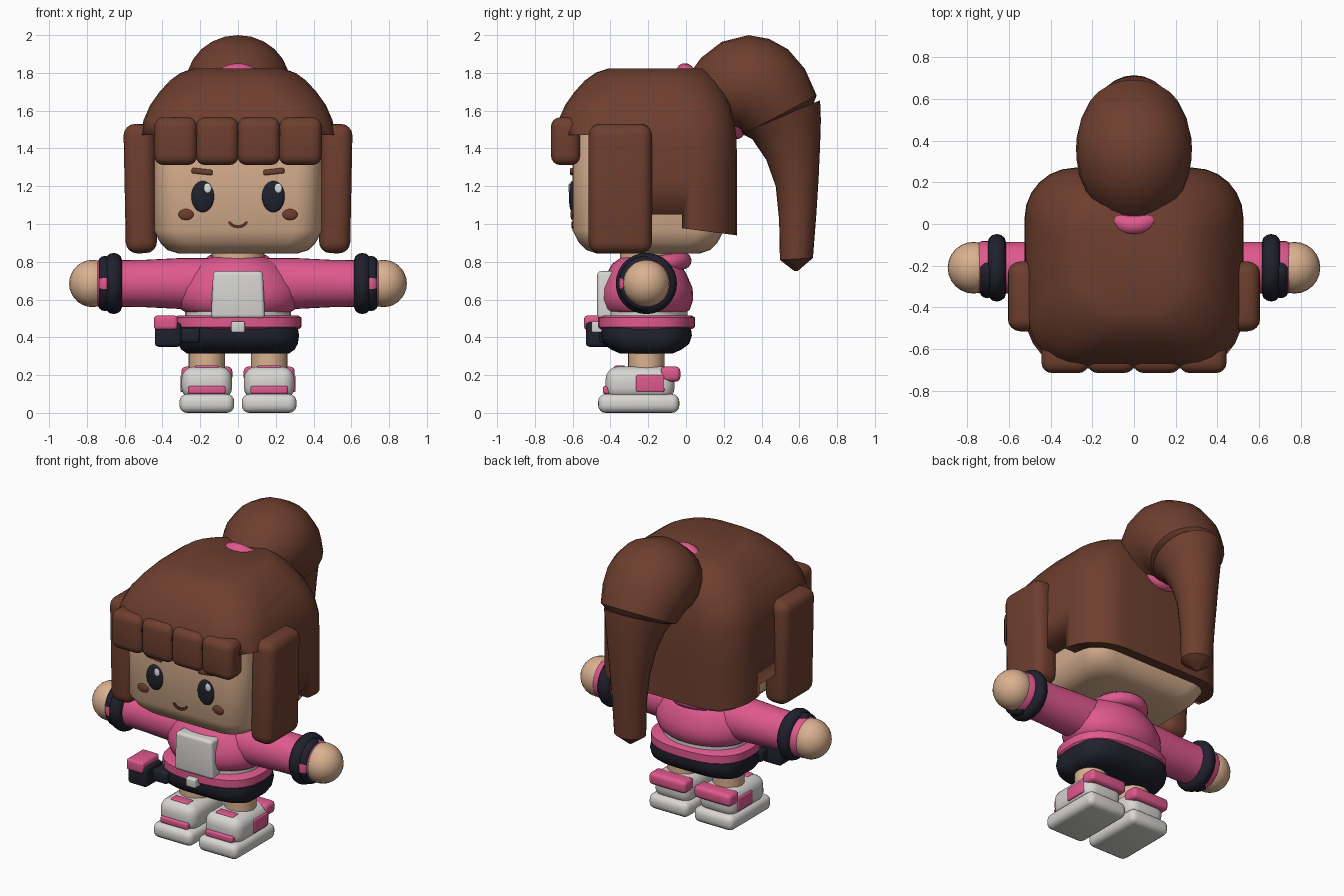
import bpy, bmesh, math
from mathutils import Matrix, Vector

if "Cube" in bpy.data.objects:
    bpy.data.objects.remove(bpy.data.objects["Cube"])

CY = -0.21  # depth of the body axis


def material(name, col):
    m = bpy.data.materials.new(name)
    m.diffuse_color = (*col, 1)
    m.use_nodes = True
    m.node_tree.nodes["Principled BSDF"].inputs["Base Color"].default_value = m.diffuse_color
    return m


HAIR = material("brown", (0.155, 0.049, 0.028))
PINK = material("pink", (0.74, 0.1, 0.27))
SKIN = material("skin", (0.70, 0.44, 0.28))
DARK = material("navy black", (0.014, 0.015, 0.026))
WHITE = material("off white", (0.68, 0.67, 0.65))
GLINT = material("eye glint", (0.85, 0.87, 0.9))
LIPS = material("dark red brown", (0.12, 0.025, 0.018))


def finish(name, bm, mat, angle=40):
    bmesh.ops.recalc_face_normals(bm, faces=bm.faces)
    me = bpy.data.meshes.new(name)
    bm.to_mesh(me)
    bm.free()
    ob = bpy.data.objects.new(name, me)
    bpy.context.collection.objects.link(ob)
    me.materials.append(mat)
    bpy.ops.object.select_all(action='DESELECT')
    ob.select_set(True)
    bpy.context.view_layer.objects.active = ob
    bpy.ops.object.shade_smooth_by_angle(angle=math.radians(angle))
    return ob


def box(name, x, y, z, mat, bevel=0.02, tilt=0, taper=1.0):
    """Rounded box from (min, max) spans; tilt about y, taper narrows the top in x."""
    bm = bmesh.new()
    bmesh.ops.create_cube(bm, size=1)
    for v in bm.verts:
        k = taper if v.co.z > 0 else 1
        v.co = Vector((v.co.x * (x[1] - x[0]) * k, v.co.y * (y[1] - y[0]), v.co.z * (z[1] - z[0])))
    if bevel:
        bmesh.ops.bevel(bm, geom=bm.edges[:], offset=bevel, segments=4, profile=0.5, affect='EDGES')
    bm.transform(Matrix.Translation((sum(x) / 2, sum(y) / 2, sum(z) / 2)) @ Matrix.Rotation(tilt, 4, 'Y'))
    return finish(name, bm, mat)


def ball(name, loc, radii, mat):
    bm = bmesh.new()
    bmesh.ops.create_uvsphere(bm, u_segments=24, v_segments=14, radius=1)
    bm.transform(Matrix.Translation(loc) @ Matrix.Diagonal((*radii, 1)))
    return finish(name, bm, mat)


def loft(name, rings, mat, closed=False, angle=40):
    """Skin a list of equal-length rings, capped unless the list loops."""
    bm = bmesh.new()
    vs = [[bm.verts.new(p) for p in r] for r in rings]
    n = len(vs[0])
    for a, b in zip(vs, vs[1:] + (vs[:1] if closed else [])):
        for i in range(n):
            bm.faces.new((a[i], a[(i + 1) % n], b[(i + 1) % n], b[i]))
    if not closed:
        bm.faces.new(vs[0])
        bm.faces.new(vs[-1])
    return finish(name, bm, mat, angle)


def ellipse(cx, cy, z, rx, ry, n=32, lobe=0.0):
    """Oval ring; lobe swells it on the diagonals."""
    pts = []
    for i in range(n):
        a = 2 * math.pi * i / n
        k = 1 + lobe * math.sin(2 * a) ** 2
        pts.append((cx + k * rx * math.cos(a), cy + k * ry * math.sin(a), z))
    return pts


def round_rect(cy, hx, hy, r, z, steps=6):
    pts = []
    for k, (sx, sy) in enumerate(((1, 1), (-1, 1), (-1, -1), (1, -1))):
        for i in range(steps + 1):
            a = (k + i / steps) * math.pi / 2
            pts.append((sx * (hx - r) + r * math.cos(a), cy + sy * (hy - r) + r * math.sin(a), z))
    return pts


def torus(name, loc, axis, major, minor, mat, stretch=1.0):
    """Ring around an axis; stretch lengthens the tube along that axis."""
    q = Vector(axis).to_track_quat('Z', 'Y')
    rings = []
    for i in range(32):
        a = 2 * math.pi * i / 32
        rings.append([q @ Vector(((major + minor * math.cos(b)) * math.cos(a),
                                  (major + minor * math.cos(b)) * math.sin(a),
                                  minor * stretch * math.sin(b))) + Vector(loc)
                      for b in (2 * math.pi * j / 12 for j in range(12))])
    return loft(name, rings, mat, closed=True)


# Head with a softly chamfered jaw
loft("head", [round_rect(-0.2, 0.445 - d, 0.4 - d, 0.14, z) for z, d in
              ((0.845, 0.125), (0.862, 0.072), (0.9, 0.034), (0.965, 0), (1.3, 0), (1.49, 0))], SKIN, angle=50)

# Hair cap: domed block, fuller at the back, cut open over the face and stepped at the sides
rings = [round_rect(CY - 0.005 + 0.2 * d, 0.525 - d, 0.485 - 0.8 * d, min(0.24, 0.45 - d), z) for z, d in
         ((0.96, 0), (1.25, 0), (1.45, 0.003), (1.55, 0.025), (1.63, 0.06), (1.7, 0.11),
          (1.76, 0.165), (1.80, 0.22), (1.822, 0.285))]
rings[0] = [(x, y, 0.975 - 0.13 * y) for x, y, z in rings[0]]
cap = loft("hair_cap", rings, HAIR)
cutters = [box("face_cutter", (-1, 1), (-1, -0.4), (0.5, 1.47), HAIR, 0),
           box("side_cutter", (-1, 1), (-1.01, -0.02), (0.49, 1.05), HAIR, 0)]
for c in cutters:
    c.hide_render = True
    mod = cap.modifiers.new("cut", 'BOOLEAN')
    mod.operation, mod.solver, mod.object = 'DIFFERENCE', 'EXACT', c
    bpy.context.view_layer.objects.active = cap
    bpy.ops.object.modifier_apply(modifier=mod.name)
for c in cutters:
    bpy.data.objects.remove(c)

# Fringe, locks slightly overlapping
for i in range(4):
    x = -0.44 + 0.22 * i
    box("fringe_lock", (x - 0.004, x + 0.224), (-0.715, -0.56), (1.312, 1.565), HAIR, 0.05)


def strand(name, sections):
    """Oval sections, each spanning an inner and an outer point in the side plane."""
    rings = []
    for iy, iz, oy, oz, w in sections:
        a, b = Vector((0, iy, iz)), Vector((0, oy, oz))
        c, h = (a + b) / 2, (b - a) / 2
        rings.append([c + h * math.cos(t) + Vector((w * math.sin(t), 0, 0))
                      for t in (2 * math.pi * i / 24 for i in range(24))])
    loft(name, rings, HAIR)


# Ponytail
strand("ponytail_crown", [(0.24, 1.49, 0.015, 1.79, 0.19), (0.26, 1.49, 0.08, 1.88, 0.235),
                          (0.27, 1.49, 0.19, 1.965, 0.262), (0.28, 1.49, 0.33, 2.0, 0.275),
                          (0.285, 1.49, 0.44, 1.98, 0.278), (0.29, 1.485, 0.54, 1.925, 0.275),
                          (0.295, 1.48, 0.63, 1.82, 0.262), (0.305, 1.475, 0.692, 1.68, 0.24),
                          (0.32, 1.49, 0.675, 1.638, 0.21)])
strand("ponytail_tail", [(0.29, 1.48, 0.71, 1.655, 0.205), (0.35, 1.45, 0.714, 1.55, 0.18),
                         (0.425, 1.34, 0.71, 1.42, 0.15), (0.475, 1.2, 0.702, 1.24, 0.125),
                         (0.493, 1.02, 0.69, 1.05, 0.108), (0.497, 0.81, 0.672, 0.82, 0.1),
                         (0.575, 0.75, 0.59, 0.75, 0.01)])
tie = torus("hair_tie", (0, 0.13, 1.65), (0, 0.75, 0.66), 0.205, 0.048, PINK)
for v in tie.data.vertices:
    v.co.x *= 0.72

# Face
for s in (-1, 1):
    ball("eye", (s * 0.187, -0.602, 1.145), (0.06, 0.018, 0.083), DARK)
    ball("eye_glint", (s * 0.187 + 0.026, -0.617, 1.19), (0.02, 0.006, 0.026), GLINT)
    ball("cheek", (s * 0.275, -0.6, 1.05), (0.04, 0.012, 0.029), HAIR)
    box("eyebrow", (s * 0.19 - 0.056, s * 0.19 + 0.056), (-0.615, -0.59), (1.263, 1.292), HAIR, 0.009, tilt=-s * 0.11)
smile = []
for i in range(9):
    a = math.pi * (1.06 + 0.88 * i / 8)
    t = 0.012 * math.sin(math.pi * (i + 1) / 10)
    smile.append([(r * math.cos(a), y, 1.02 + r * 0.8 * math.sin(a))
                  for r, y in ((0.044 - t, -0.607), (0.054, -0.607), (0.054, -0.595), (0.044 - t, -0.595))])
loft("mouth", smile, LIPS)

# Neck, jacket and hood
loft("neck", [ellipse(0, CY, z, 0.14, 0.14) for z in (0.74, 0.88)], SKIN)
loft("jacket", [ellipse(0, CY, z, rx, ry) for z, rx, ry in
                ((0.525, 0.265, 0.205), (0.55, 0.305, 0.232), (0.6, 0.326, 0.248), (0.66, 0.322, 0.245),
                 (0.73, 0.285, 0.215), (0.79, 0.22, 0.18), (0.825, 0.14, 0.13))], PINK)
loft("shirt_hem", [ellipse(0, CY, z, 0.28, 0.218) for z in (0.48, 0.54)], WHITE)
torus("hood", (0, -0.155, 0.785), (0, -0.15, 1), 0.14, 0.046, PINK)
box("shirt_panel", (-0.143, 0.143), (-0.47, -0.35), (0.5, 0.75), WHITE, 0.02, taper=0.92)

# Belt, puffed shorts, buckle and hip pouch
loft("belt", [ellipse(0, CY, z, rx, ry, lobe=0.08) for z, rx, ry in
              ((0.445, 0.325, 0.245), (0.455, 0.335, 0.257), (0.505, 0.335, 0.257), (0.515, 0.32, 0.24))], PINK)
loft("shorts", [ellipse(0, CY, z, rx, ry, 48, 0.16) for z, rx, ry in
                ((0.315, 0.27, 0.14), (0.335, 0.298, 0.185), (0.365, 0.315, 0.225), (0.41, 0.322, 0.24),
                 (0.45, 0.315, 0.235), (0.47, 0.29, 0.21))], DARK)
box("buckle", (-0.036, 0.036), (-0.5, -0.44), (0.425, 0.485), WHITE, 0.01)
box("pouch", (-0.44, -0.3), (-0.53, -0.36), (0.35, 0.48), DARK, 0.02)
box("pouch_loop", (-0.34, -0.2), (-0.46, -0.3), (0.37, 0.45), DARK, 0.02)
box("pouch_lid", (-0.445, -0.32), (-0.54, -0.36), (0.44, 0.515), PINK, 0.018)


def along_x(r, x):
    return [(x, CY + p, 0.685 + q) for p, q, _ in ellipse(0, 0, 0, r, r)]


# Limbs, shoes and side locks, on both sides
for s in (-1, 1):
    box("side_lock", tuple(sorted((s * 0.435, s * 0.6))), (-0.515, -0.18), (0.845, 1.53), HAIR, 0.06, tilt=s * 0.02)
    loft("sleeve", [along_x(r, s * x) for x, r in
                    ((0.12, 0.135), (0.3, 0.135), (0.5, 0.125), (0.6, 0.124), (0.73, 0.128), (0.745, 0.12))], PINK)
    torus("cuff", (s * 0.658, CY, 0.685), (s, 0, 0), 0.122, 0.04, DARK, 1.1)
    trim = torus("cuff_trim", (s * 0.705, CY, 0.685), (s, 0, 0), 0.118, 0.028, DARK, 1.2)
    trim.data.materials.append(PINK)
    for v in trim.data.vertices:  # dark trim only wraps the front half
        if v.co.y > CY + 0.02:
            v.co.y, v.co.z = CY + (v.co.y - CY) * 0.88, 0.685 + (v.co.z - 0.685) * 0.88
    for p in trim.data.polygons:
        p.material_index = int(p.center.y > CY + 0.02 or abs(p.center.z - 0.685) < 0.015)
    ball("hand", (s * 0.77, CY, 0.685), (0.124, 0.124, 0.125), SKIN)
    cx = s * 0.165
    loft("leg", [ellipse(cx, CY, z, 0.096, 0.096) for z in (0.2, 0.36)], SKIN)
    box("sole", (cx - 0.145, cx + 0.145), (-0.465, -0.035), (0, 0.1), WHITE, 0.04)
    box("shoe", (cx - 0.134, cx + 0.134), (-0.425, -0.06), (0.07, 0.245), WHITE, 0.065)
    box("toe_stripe", (cx - 0.1, cx + 0.1), (-0.44, -0.36), (0.1, 0.143), PINK, 0.012)
    box("strap", (cx - 0.065, cx + 0.065), (-0.38, -0.32), (0.222, 0.25), PINK, 0.008)
    xs = tuple(sorted((cx + s * 0.08, cx + s * 0.14)))
    box("side_patch", xs, (-0.265, -0.115), (0.11, 0.2), PINK, 0.01)
    box("heel_tab", (cx - 0.135, cx + 0.135), (-0.135, -0.03), (0.165, 0.245), PINK, 0.025)
